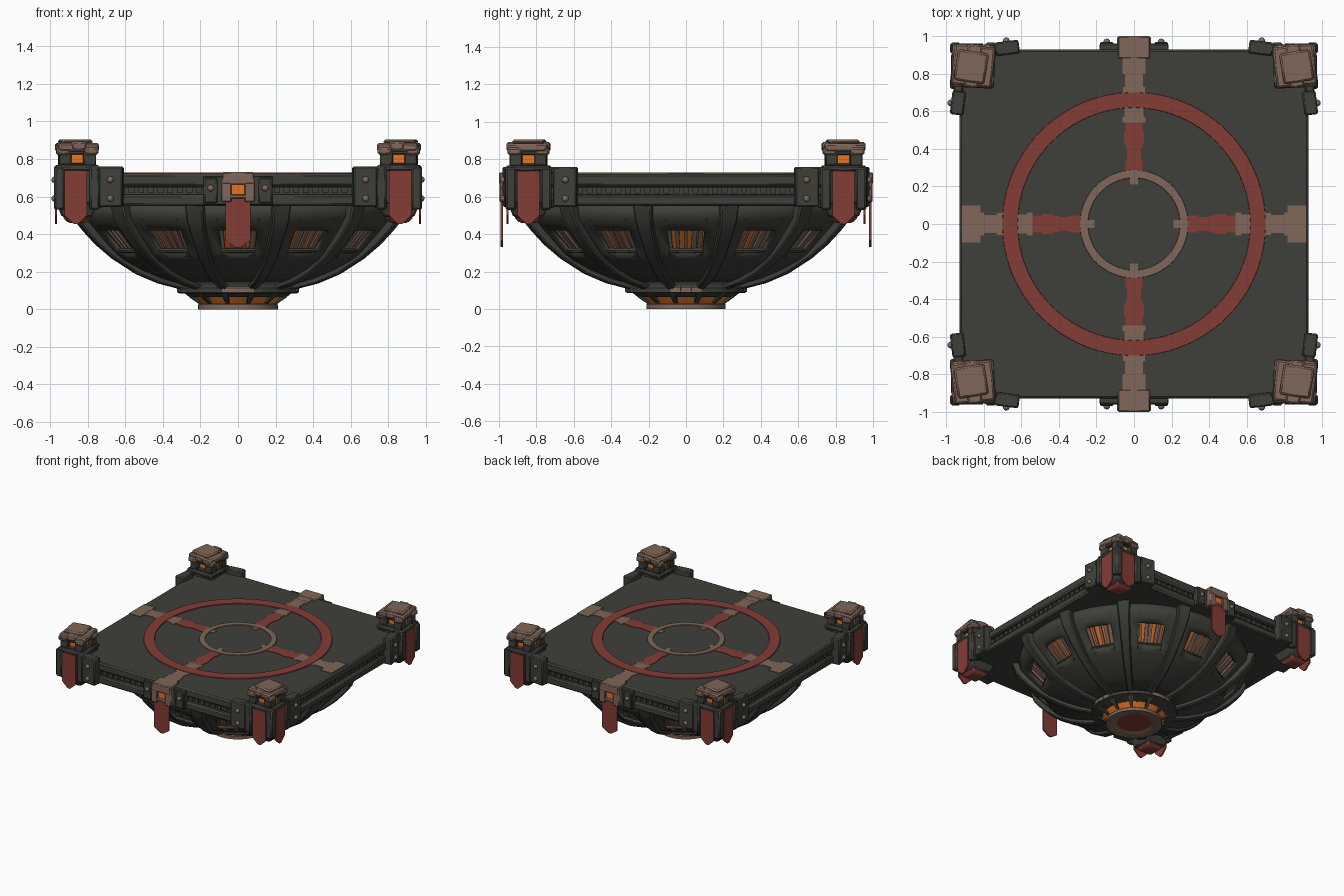
import bpy, bmesh, math, random
from mathutils import Matrix, Vector

if "Cube" in bpy.data.objects:
    bpy.data.objects.remove(bpy.data.objects["Cube"])

random.seed(4)
DARK, BROWN, RED, GLOW = range(4)
MATS = []
for mname, col in (("dark iron", (0.049, 0.051, 0.041)), ("worn bronze", (0.215, 0.135, 0.1)),
                   ("deep red", (0.23, 0.045, 0.036)), ("orange glow", (0.78, 0.18, 0.018))):
    m = bpy.data.materials.new(mname)
    m.diffuse_color = (*col, 1)
    m.use_nodes = True
    m.node_tree.nodes["Principled BSDF"].inputs["Base Color"].default_value = m.diffuse_color
    MATS.append(m)


def finish(name, bm, bevel=0.0, solid=0.0):
    bmesh.ops.recalc_face_normals(bm, faces=bm.faces)
    me = bpy.data.meshes.new(name)
    bm.to_mesh(me)
    bm.free()
    for m in MATS:
        me.materials.append(m)
    ob = bpy.data.objects.new(name, me)
    bpy.context.collection.objects.link(ob)
    bpy.ops.object.select_all(action='DESELECT')
    ob.select_set(True)
    bpy.context.view_layer.objects.active = ob
    bpy.ops.object.shade_smooth_by_angle(angle=math.radians(32))
    if solid:
        md = ob.modifiers.new("Thickness", 'SOLIDIFY')
        md.thickness, md.offset = solid, 0
    if bevel:
        md = ob.modifiers.new("Bevel", 'BEVEL')
        md.width, md.segments, md.limit_method = bevel, 1, 'ANGLE'
    return ob


def box(bm, x, y, z0, z1, dx, dy, mat, rz=0, taper=1):
    """Box around x, y with half sizes dx, dy; taper scales the lower end."""
    rot = Matrix.Rotation(math.radians(rz), 3, 'Z')
    v = []
    for z, s in ((z0, taper), (z1, 1)):
        for a, b in ((-1, -1), (1, -1), (1, 1), (-1, 1)):
            v.append(bm.verts.new(Vector((x, y, z)) + rot @ Vector((a * dx * s, b * dy * s, 0))))
    for f in ((3, 2, 1, 0), (4, 5, 6, 7), (0, 1, 5, 4), (1, 2, 6, 5), (2, 3, 7, 6), (3, 0, 4, 7)):
        bm.faces.new([v[i] for i in f]).material_index = mat


def lathe(bm, prof, segs, mat, closed=True, skip=None):
    """Revolve (radius, height) points about z; skip(segment, row) leaves holes."""
    rings = [[bm.verts.new((r * math.cos(a), r * math.sin(a), z)) for r, z in prof]
             for a in (2 * math.pi * i / segs for i in range(segs))]
    n = len(prof)
    for i in range(segs):
        p, q = rings[i], rings[(i + 1) % segs]
        for j in range(n if closed else n - 1):
            if skip and skip(i, j):
                continue
            k = (j + 1) % n
            bm.faces.new((p[j], q[j], q[k], p[k])).material_index = mat


def rib(bm, pts, deg, w0, w1, depth, mat):
    """Bar following (radius, height) points in the radial plane at angle deg."""
    rot = Matrix.Rotation(math.radians(deg), 3, 'Z')
    rows = []
    for i, (r, z) in enumerate(pts):
        w = w0 + (w1 - w0) * i / (len(pts) - 1)
        ri, zi = r - depth * 0.7, z + depth * 0.7
        rows.append([bm.verts.new(rot @ Vector(c)) for c in
                     ((r, -w, z), (r, w, z), (ri, w, zi), (ri, -w, zi))])
    fs = [rows[0], rows[-1]]
    for a, b in zip(rows, rows[1:]):
        fs += [(a[k], a[(k + 1) % 4], b[(k + 1) % 4], b[k]) for k in range(4)]
    for f in fs:
        bm.faces.new(f).material_index = mat


def banner(bm, x, y, w, top, mid, tip, along_x=True, t=0.006):
    """Pointed cloth strip hanging in the xz plane (or the yz plane)."""
    sides = []
    for d in (-t, t):
        sides.append([bm.verts.new((x + u, y + d, z) if along_x else (x + d, y + u, z)) for u, z in
                      ((-w, top), (w, top), (w, mid), (w * 0.2, tip), (-w * 0.2, tip), (-w, mid))])
    a, b = sides
    fs = [a, b] + [(a[k], a[(k + 1) % 6], b[(k + 1) % 6], b[k]) for k in range(6)]
    for f in fs:
        bm.faces.new(f).material_index = RED


def rivet(bm, x, y, z, r=0.018):
    res = bmesh.ops.create_icosphere(bm, subdivisions=2, radius=r, matrix=Matrix.Translation((x, y, z)))
    for f in {f for v in res["verts"] for f in v.link_faces}:
        f.material_index = BROWN


# Square platform with a toothed groove
bm = bmesh.new()
box(bm, 0, 0, 0.655, 0.722, 0.93, 0.93, DARK)
box(bm, 0, 0, 0.60, 0.66, 0.90, 0.90, DARK)
box(bm, 0, 0, 0.55, 0.61, 0.93, 0.93, DARK)
finish("platform", bm, 0.012)
bm = bmesh.new()
for i in range(25):
    u = -0.62 + 1.24 * i / 24
    for s in (-1, 1):
        box(bm, u, 0.9 * s, 0.618, 0.65, 0.016, 0.012, DARK)
        box(bm, 0.9 * s, u, 0.618, 0.65, 0.012, 0.016, DARK)
finish("groove_teeth", bm)

# Bowl hull with twelve window openings
BOWL = [(0.85, 0.555), (0.84, 0.495), (0.815, 0.465), (0.785, 0.43), (0.675, 0.31),
        (0.63, 0.275), (0.53, 0.222), (0.42, 0.178), (0.25, 0.13)]
bm = bmesh.new()
lathe(bm, BOWL, 96, DARK, False, lambda i, j: j == 3 and (i + 2) % 8 < 4)
finish("bowl_hull", bm, solid=0.03)
bm = bmesh.new()
lathe(bm, [(0.595, 0.28), (0.765, 0.455), (0.73, 0.455), (0.56, 0.28)], 96, GLOW)
finish("window_glow", bm)

# Curved ribs between the windows, slats and lintels over them
RIB = [(0.92, 0.555), (0.89, 0.47), (0.85, 0.42), (0.78, 0.345), (0.69, 0.27),
       (0.56, 0.188), (0.44, 0.138), (0.29, 0.10)]
ribs, slats, lintels = bmesh.new(), bmesh.new(), bmesh.new()
for k in range(12):
    rib(ribs, RIB, 30 * k + 15, 0.05, 0.022, 0.08, DARK)
    rib(lintels, [(0.845, 0.485), (0.802, 0.435)], 30 * k, 0.125, 0.108, 0.03, DARK)
    rib(lintels, [(0.69, 0.308), (0.65, 0.272)], 30 * k, 0.10, 0.09, 0.03, DARK)
    for j in range(-2, 3):
        w = random.uniform(0.008, 0.014)
        rib(slats, [(0.775, 0.435), (0.662, 0.31)], 30 * k + 3.2 * j + random.uniform(-0.6, 0.6),
            w, w, 0.014, BROWN)
finish("hull_ribs", ribs, 0.008)
finish("window_lintels", lintels, 0.006)
finish("window_slats", slats)

# Round foot with glowing band
bm = bmesh.new()
lathe(bm, [(0.20, 0.15), (0.26, 0.15), (0.31, 0.118), (0.32, 0.112), (0.32, 0.088), (0.31, 0.084),
           (0.285, 0.084), (0.25, 0.064), (0.20, 0.064)], 48, DARK)
finish("foot_flange", bm)
bm = bmesh.new()
lathe(bm, [(0.15, 0.09), (0.242, 0.07), (0.205, 0.03), (0.15, 0.02)], 48, GLOW)
finish("foot_glow", bm)
bm = bmesh.new()
lathe(bm, [(0.13, 0.03), (0.205, 0.03), (0.212, 0.024), (0.212, 0.0), (0.16, 0.0), (0.13, 0.012)], 48, BROWN)
lathe(bm, [(0.001, 0.03), (0.14, 0.03), (0.14, 0.012), (0.001, 0.012)], 48, RED)
finish("foot_base", bm)
bm = bmesh.new()
for k in range(12):
    rib(bm, [(0.29, 0.088), (0.262, 0.062), (0.212, 0.028)], 30 * k + 15, 0.02, 0.01, 0.03, DARK)
for k in range(4):
    for d in (-10, 0, 10):
        rib(bm, [(0.326, 0.114), (0.326, 0.09)], 90 * k + d, 0.028, 0.028, 0.012, BROWN)
finish("foot_fins", bm)

# Rings laid on the deck
for name, r0, r1, mat in (("outer_deck_ring", 0.617, 0.703, RED), ("inner_deck_ring", 0.243, 0.29, BROWN)):
    bm = bmesh.new()
    lathe(bm, [(r0, 0.715), (r0 + 0.003, 0.729), (r1 - 0.003, 0.729), (r1, 0.715)], 96, mat)
    finish(name, bm)

# Stepped spokes: start, end, half width, colour
SPOKE = [(0.21, 0.25, 0.02, BROWN), (0.28, 0.34, 0.046, RED), (0.34, 0.40, 0.038, RED),
         (0.40, 0.43, 0.044, RED), (0.43, 0.49, 0.052, RED), (0.49, 0.54, 0.044, RED),
         (0.54, 0.57, 0.062, BROWN), (0.57, 0.63, 0.05, BROWN), (0.695, 0.73, 0.058, BROWN),
         (0.73, 0.80, 0.047, BROWN), (0.80, 0.84, 0.06, BROWN)]
bm = bmesh.new()
for s in (-1, 1):
    for a, b, w, mat in SPOKE:
        c, h = s * (a + b) / 2, (b - a) / 2
        box(bm, c, 0, 0.715, 0.726, h, w, mat)
        box(bm, 0, c, 0.715, 0.726, w, h, mat)
    box(bm, 0.868 * s, 0, 0.715, 0.728, 0.05, 0.098, BROWN)
    box(bm, 0, 0.86 * s, 0.715, 0.727, 0.06, 0.03, BROWN)
finish("deck_spokes", bm)

# Front and back clasps with lamp and hanging banner
bm, cloth = bmesh.new(), bmesh.new()
for s in (-1, 1):
    box(bm, 0, 0.935 * s, 0.555, 0.71, 0.185, 0.025, DARK)
    for e in (-1, 1):
        box(bm, 0.145 * e, 0.945 * s, 0.565, 0.70, 0.035, 0.025, DARK)
        box(bm, 0.062 * e, 0.965 * s, 0.57, 0.70, 0.028, 0.033, BROWN)
        rivet(bm, 0.145 * e, 0.97 * s, 0.645)
    box(bm, 0, 0.94 * s, 0.665, 0.73, 0.085, 0.06, BROWN)
    box(bm, 0, 0.965 * s, 0.59, 0.612, 0.08, 0.033, BROWN)
    box(bm, 0, 0.96 * s, 0.60, 0.675, 0.045, 0.022, GLOW)
    banner(cloth, 0, 0.985 * s, 0.066, 0.595, 0.365, 0.33)
finish("edge_clasps", bm, 0.006)
finish("edge_banners", cloth)

# Four corner turrets with lantern, cap, brackets and banners
body, lamp, cap, arms, cloth = [bmesh.new() for _ in range(5)]
for sx in (-1, 1):
    for sy in (-1, 1):
        m = sx * sy
        cx, cy = 0.857 * sx, 0.842 * sy
        box(body, cx, cy, 0.56, 0.745, 0.108, 0.108, DARK)
        box(body, cx, cy, 0.49, 0.56, 0.108, 0.108, DARK, taper=0.75)
        box(body, cx, cy, 0.46, 0.492, 0.08, 0.08, RED, taper=0.6)
        box(body, cx, cy, 0.735, 0.768, 0.116, 0.116, DARK, 3 * m)
        for e in (-1, 1):
            # pilasters framing the banners
            box(body, cx + 0.094 * e, cy + 0.1 * sy, 0.53, 0.755, 0.028, 0.024, DARK)
            box(body, cx + 0.1 * sx, cy + 0.094 * e, 0.53, 0.755, 0.024, 0.028, DARK)
        banner(cloth, cx + 0.006 * sx, cy + 0.112 * sy, 0.06, 0.738, 0.5, 0.455)
        banner(cloth, cx + 0.112 * sx, cy, 0.06, 0.738, 0.5, 0.455, False)
        box(lamp, cx, cy, 0.765, 0.845, 0.066, 0.066, GLOW)
        for a in (-1, 1):
            for b in (-1, 1):
                box(lamp, cx + 0.066 * a, cy + 0.066 * b, 0.765, 0.845, 0.033, 0.033, DARK, 5 * m)
                box(cap, cx + 0.075 * a, cy + 0.075 * b, 0.822, 0.862, 0.036, 0.036, BROWN, 5 * m)
        box(lamp, cx, cy, 0.765, 0.778, 0.095, 0.095, DARK, 5 * m)
        box(lamp, cx, cy, 0.824, 0.845, 0.095, 0.095, DARK, 5 * m)
        box(cap, cx, cy, 0.84, 0.885, 0.108, 0.108, BROWN, 6 * m)
        box(cap, cx + 0.01 * sx, cy - 0.005 * sy, 0.88, 0.905, 0.082, 0.082, BROWN, 9 * m)
        box(cap, cx, cy, 0.845, 0.893, 0.04, 0.115, BROWN, 6 * m)
        box(arms, 0.675 * sx, 0.938 * sy, 0.545, 0.76, 0.064, 0.036, DARK, -7 * m)
        box(arms, 0.938 * sx, 0.645 * sy, 0.545, 0.76, 0.036, 0.064, DARK, 7 * m)
        for z in (0.59, 0.69):
            rivet(arms, 0.68 * sx, 0.976 * sy, z)
            rivet(arms, 0.976 * sx, 0.645 * sy, z)
        for e in (-1, 1):
            # raised bands across the brackets
            z = 0.65 + 0.09 * e
            box(arms, 0.755 * sx, 0.935 * sy, z - 0.02, z + 0.02, 0.035, 0.025, DARK)
            box(arms, 0.935 * sx, 0.735 * sy, z - 0.02, z + 0.02, 0.025, 0.035, DARK)
finish("corner_turrets", body, 0.01)
finish("turret_lanterns", lamp, 0.005)
finish("turret_caps", cap, 0.01)
finish("corner_brackets", arms, 0.008)
finish("corner_banners", cloth)
